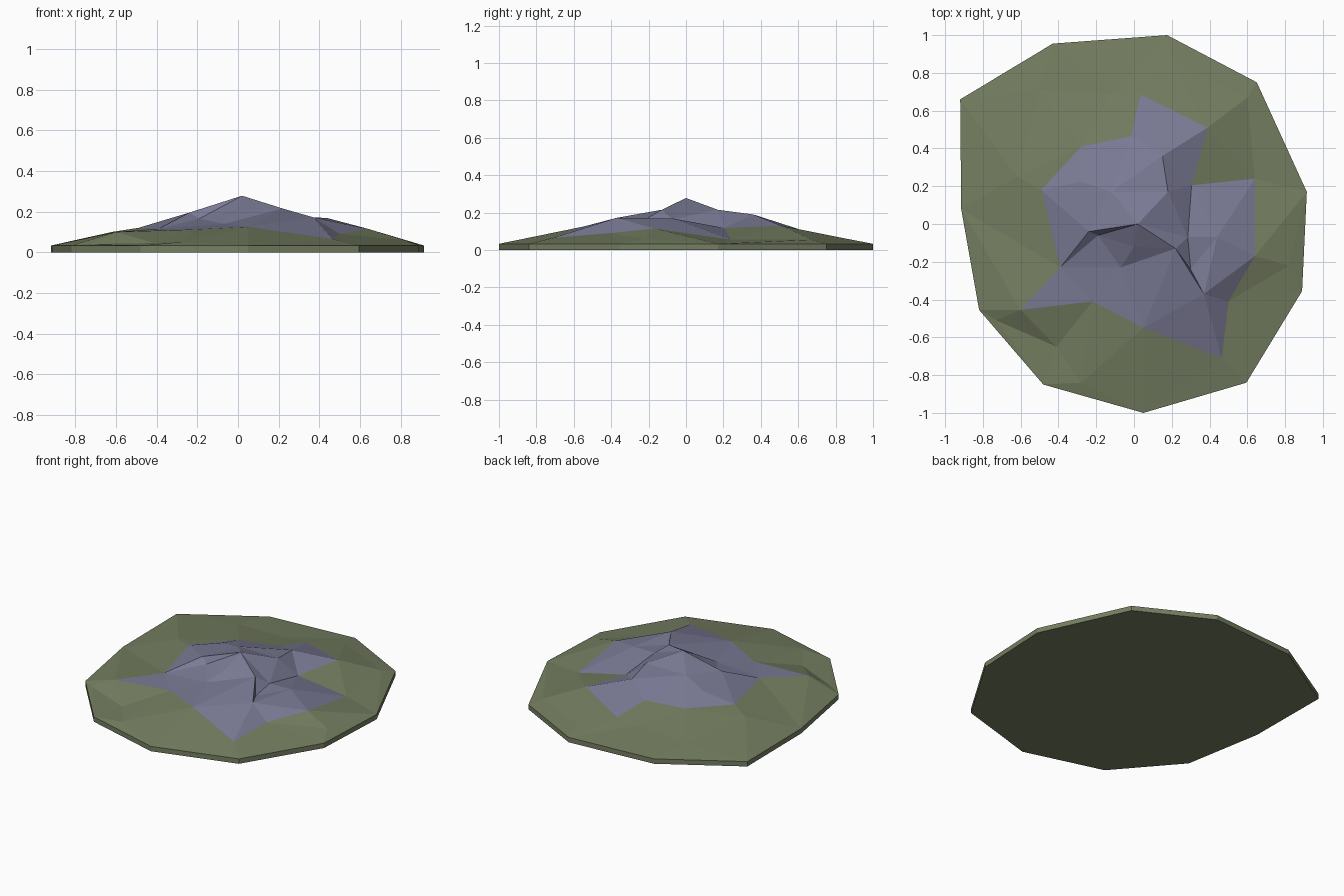
import bpy, bmesh
from mathutils import Vector
from mathutils.geometry import delaunay_2d_cdt

if "Cube" in bpy.data.objects:
    bpy.data.objects.remove(bpy.data.objects["Cube"])

RIM_Z = 0.033
# Outer edge of the ground, in plan
rim = [(-.92, .66), (-.915, .08), (-.82, -.455), (-.48, -.85), (.05, -1), (.595, -.84),
       (.89, -.355), (.915, .17), (.65, .75), (.175, 1), (-.43, .955)]
# Border where rock meets grass
border = [(.035, .685, .085), (-.015, .465, .13), (-.28, .41, .125), (-.49, .18, .12),
          (-.39, -.23, .115), (-.6, -.455, .10), (-.22, -.41, .112), (.05, -.55, .125),
          (.465, -.71, .065), (.5, -.41, .09), (.64, -.17, .115), (.64, .24, .055),
          (.305, .205, .118), (.39, .51, .13)]
# Peak, ridges and gullies of the rock
crags = [(.02, 0, .278), (.22, -.13, .215), (.285, -.07, .165), (.44, -.07, .168),
         (.37, -.37, .172), (.3, -.24, .15), (0, -.12, .21), (-.07, -.23, .14),
         (-.19, -.06, .165), (-.24, -.04, .195), (.15, .36, .19), (.18, .17, .215),
         (-.12, .17, .215), (-.28, .225, .175)]
# Soft bumps in the grass
bumps = [(-.5, .71, .06), (-.12, .69, .075), (.2, .86, .06), (.6, .67, .055),
         (.82, -.22, .06), (-.73, -.51, .04), (-.41, -.65, .045), (-.28, -.84, .05),
         (-.62, .25, .1)]
# Crag edges that must stay sharp: pairs of crag numbers
creases = [(0, 1), (1, 2), (0, 6), (6, 7), (1, 5), (5, 4), (0, 9), (0, 8), (1, 4),
           (0, 11), (11, 10), (0, 12), (12, 13)]


def material(name, rgb):
    m = bpy.data.materials.new(name)
    m.diffuse_color = (*rgb, 1)
    m.use_nodes = True
    m.node_tree.nodes["Principled BSDF"].inputs["Base Color"].default_value = m.diffuse_color
    return m


def inside(p, poly):
    hit = False
    for a, b in zip(poly, poly[1:] + poly[:1]):
        if (a[1] > p.y) != (b[1] > p.y):
            if p.x < a[0] + (p.y - a[1]) * (b[0] - a[0]) / (b[1] - a[1]):
                hit = not hit
    return hit


def ring(start, n):
    return [(start + i, start + (i + 1) % n) for i in range(n)]


# Triangulate the surface with the borders and creases kept as edges
points = [(x, y, RIM_Z) for x, y in rim] + border + crags + bumps
nr, nb = len(rim), len(border)
c0 = nr + nb
edges = ring(0, nr) + ring(nr, nb) + [(c0 + a, c0 + b) for a, b in creases]
flat = [Vector(p[:2]) for p in points]
verts, _, faces, origin, _, _ = delaunay_2d_cdt(flat, edges, [list(range(nr))], 1, 1e-5)


def height(i):
    ids = origin[i]
    if ids:
        return points[ids[0]][2]
    near = sorted(points, key=lambda p: (Vector(p[:2]) - verts[i]).length)[:2]
    return (near[0][2] + near[1][2]) / 2


bm = bmesh.new()
top = [bm.verts.new((v.x, v.y, height(i))) for i, v in enumerate(verts)]
for f in faces:
    face = bm.faces.new([top[i] for i in f])
    face.material_index = int(inside(face.calc_center_median().xy, border))

# Rim wall and underside
low = [bm.verts.new((x, y, 0)) for x, y in rim]
by_input = {k: top[i] for i, ids in enumerate(origin) for k in ids}
for a, b in ring(0, nr):
    bm.faces.new([low[a], low[b], by_input[b], by_input[a]])
bm.faces.new(low[::-1])
bmesh.ops.recalc_face_normals(bm, faces=bm.faces[:])

mesh = bpy.data.meshes.new("rocky_mound")
bm.to_mesh(mesh)
bm.free()
mesh.materials.append(material("moss green", (.175, .208, .118)))
mesh.materials.append(material("slate blue", (.195, .195, .3)))
bpy.context.collection.objects.link(bpy.data.objects.new("rocky_mound", mesh))
